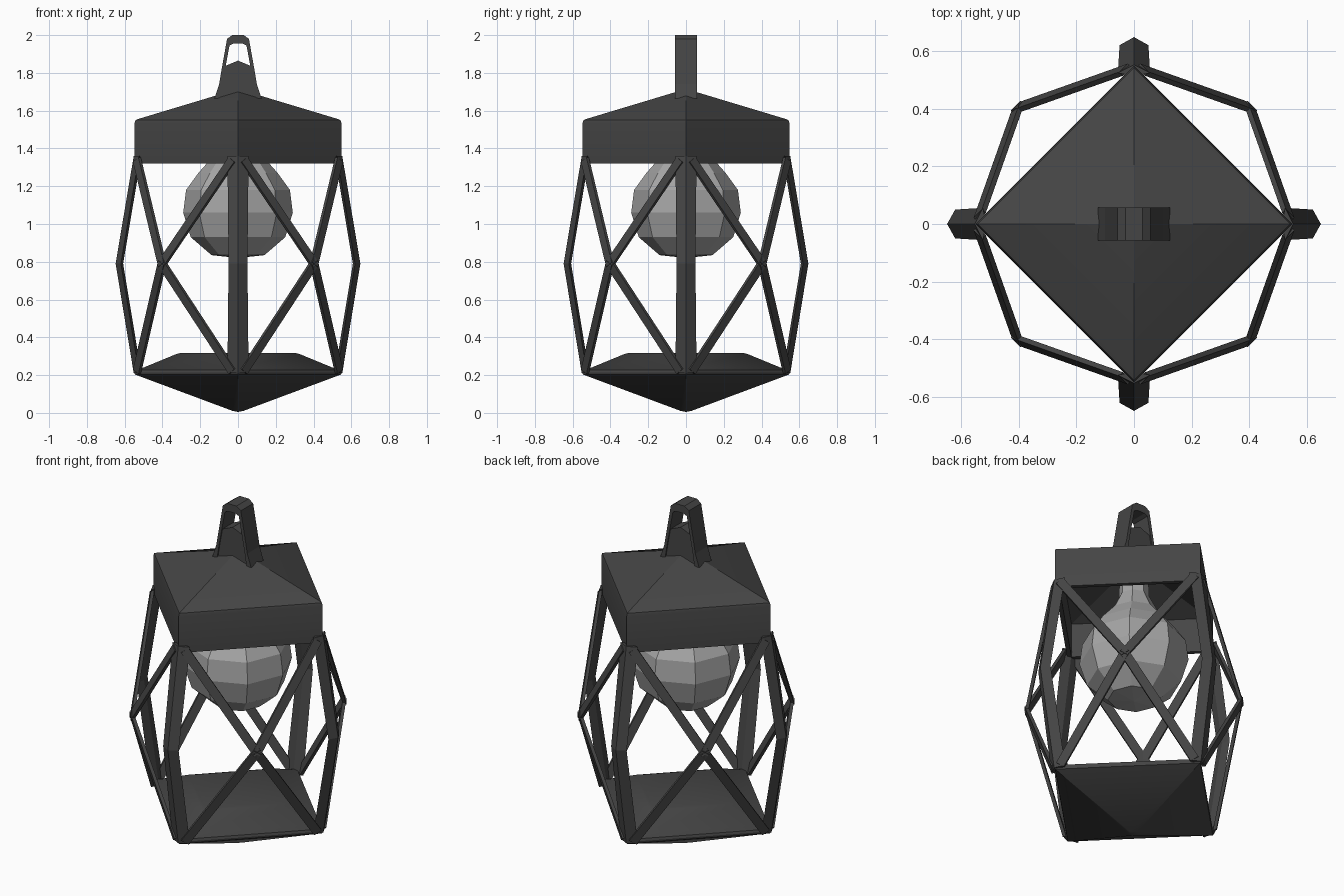
import bpy, bmesh, math
from mathutils import Vector, Matrix

if "Cube" in bpy.data.objects:
    bpy.data.objects.remove(bpy.data.objects["Cube"])


def material(name, c):
    m = bpy.data.materials.new(name)
    m.diffuse_color = (c, c, c, 1)
    m.use_nodes = True
    m.node_tree.nodes["Principled BSDF"].inputs["Base Color"].default_value = m.diffuse_color
    return m


IRON = material("dark iron", 0.06)
GLASS = material("bulb grey", 0.38)


def finish(bm, name, mat, smooth=False):
    bmesh.ops.remove_doubles(bm, verts=bm.verts, dist=0.0005)
    bmesh.ops.recalc_face_normals(bm, faces=bm.faces)
    me = bpy.data.meshes.new(name)
    bm.to_mesh(me)
    bm.free()
    me.materials.append(mat)
    ob = bpy.data.objects.new(name, me)
    bpy.context.collection.objects.link(ob)
    if smooth:
        bpy.ops.object.select_all(action='DESELECT')
        ob.select_set(True)
        bpy.context.view_layer.objects.active = ob
        bpy.ops.object.shade_smooth_by_angle(angle=math.radians(30))
    return ob


def loft(bm, rings, cap=True):
    """Join equal-sized closed rings of points with quads."""
    vs = [[bm.verts.new(p) for p in r] for r in rings]
    n = len(vs[0])
    for a, b in zip(vs, vs[1:]):
        for i in range(n):
            j = (i + 1) % n
            bm.faces.new((a[i], a[j], b[j], b[i]))
    if cap:
        bm.faces.new(vs[0])
        bm.faces.new(vs[-1])


def turned(name, profile, sides, mat, smooth=False):
    """Revolve an (r, z) profile with a given number of sides."""
    bm = bmesh.new()
    rings = []
    for r, z in profile:
        rings.append([(r * math.cos(2 * math.pi * i / sides),
                       r * math.sin(2 * math.pi * i / sides), z) for i in range(sides)])
    loft(bm, rings, cap=False)
    bmesh.ops.remove_doubles(bm, verts=bm.verts, dist=0.0005)
    bmesh.ops.dissolve_degenerate(bm, edges=bm.edges, dist=0.0005)
    return finish(bm, name, mat, smooth)


# Hollow square roof, corners on the axes
turned("roof", [(0, 1.715), (0.525, 1.557), (0.542, 1.55), (0.548, 1.535), (0.548, 1.32),
                (0.515, 1.32), (0.515, 1.52), (0, 1.67)], 4, IRON, True)

# Base: inverted pyramid below, raised plateau above
turned("base", [(0, 0.005), (0.03, 0.011), (0.545, 0.203), (0.55, 0.215), (0.545, 0.228),
                (0.50, 0.24), (0.325, 0.312), (0.30, 0.318), (0, 0.318)], 4, IRON, True)

# Faceted pear-shaped bulb hanging from the roof
turned("bulb", [(0, 0.82), (0.14, 0.835), (0.25, 0.93), (0.29, 1.06), (0.275, 1.18),
                (0.21, 1.27), (0.13, 1.36), (0.08, 1.46), (0.075, 1.64)], 8, GLASS)

# Bowed corner posts and crossed face braces, repeated four times
MID = Vector((0.403, 0.403, 0.79))
for k in range(4):
    rot = Matrix.Rotation(k * math.pi / 2, 4, 'Z')

    bm = bmesh.new()
    rings = []
    for r, z, w in ((0.552, 0.21, 0.056), (0.648, 0.79, 0.05), (0.552, 1.36, 0.056)):
        rings.append([rot @ Vector(p) for p in
                      ((r, 0, z), (r - 0.028, w, z), (r - 0.04, 0, z), (r - 0.028, -w, z))])
    loft(bm, rings)
    finish(bm, f"corner_post_{k + 1}", IRON)

    bm = bmesh.new()
    for x, y in ((0.535, 0.03), (0.03, 0.535)):
        for z in (0.22, 1.34):
            end = Vector((x, y, z))
            d = (MID - end).normalized()
            n = Vector((1, 1, 0)).normalized()
            w = d.cross(n).normalized()
            n = w.cross(d).normalized()
            tip = MID + d * 0.008
            rings = [[rot @ (p + w * (0.024 * a) + n * (0.009 * b)) for a, b in
                      ((-1, -1), (1, -1), (1, 1), (-1, 1))] for p in (end, tip)]
            loft(bm, rings)
    # keep the arms separate solids, then turn into one object
    finish(bm, f"cross_brace_{k + 1}", IRON)

# Hanging strap: arched band lofted from outer and inner outlines
outer = [(0.125, 1.665), (0.10, 1.74), (0.09, 1.80), (0.058, 1.98), (0.03, 2.0)]
inner = [(0.095, 1.665), (0.083, 1.74), (0.072, 1.80), (0.045, 1.945), (0.025, 1.955)]


def arch(pts):
    return pts + [(-x, z) for x, z in reversed(pts)]


bm = bmesh.new()
loft(bm, [[(a[0], -0.057, a[1]), (a[0], 0.057, a[1]), (b[0], 0.057, b[1]), (b[0], -0.057, b[1])]
          for a, b in zip(arch(outer), arch(inner))])
finish(bm, "hanging_strap", IRON)

# Peaked block inside the strap
bm = bmesh.new()
prof = [(-0.10, 1.66), (0.10, 1.66), (0.072, 1.835), (0.0, 1.865), (-0.072, 1.835)]
loft(bm, [[(x, y, z) for x, z in prof] for y in (-0.05, 0.05)])
finish(bm, "strap_block", IRON)
